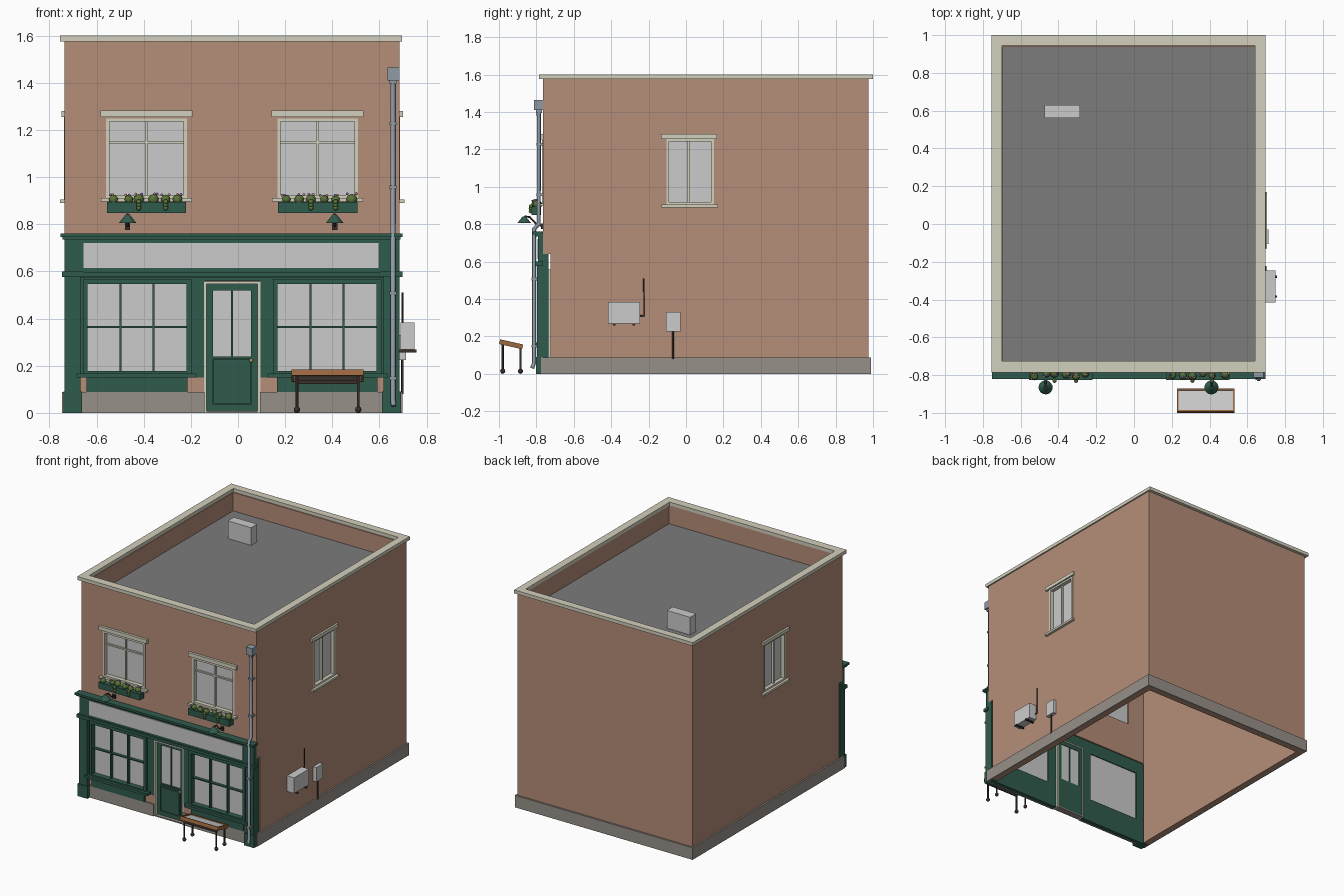
import bpy, bmesh, math, random
from mathutils import Vector, Matrix

if "Cube" in bpy.data.objects:
    bpy.data.objects.remove(bpy.data.objects["Cube"])

random.seed(4)
CX = -0.025  # centre line of the building


def mat(name, r, g, b):
    m = bpy.data.materials.new(name)
    m.diffuse_color = (r, g, b, 1)
    m.use_nodes = True
    m.node_tree.nodes["Principled BSDF"].inputs["Base Color"].default_value = m.diffuse_color
    return m


BRICK = mat("brick", .46, .27, .19)
GREEN = mat("green_paint", .03, .105, .075)
STONE = mat("stone", .65, .63, .51)
BASE = mat("base_stone", .31, .28, .25)
ROOF = mat("roof_felt", .2, .2, .2)
WOOD = mat("wood", .34, .14, .05)
DARK = mat("dark_metal", .04, .03, .025)
PIPE = mat("pipe_metal", .28, .33, .38)
LEAF = mat("leaf", .1, .17, .04)
PURPLE = mat("purple_petal", .3, .18, .5)
PINK = mat("pink_petal", .7, .3, .25)
BRASS = mat("brass", .6, .4, .1)

# Each face maps (along, outward, up) to world space
FACES = {
    "front": lambda u, d, z: (CX + u, -d, z),
    "back": lambda u, d, z: (CX + u, d, z),
    "right": lambda u, d, z: (CX + d, u, z),
    "left": lambda u, d, z: (CX - d, u, z),
    "world": lambda u, d, z: (u, d, z),
}


def finish(name, bm, material, smooth=False):
    bmesh.ops.remove_doubles(bm, verts=bm.verts, dist=1e-5)
    bmesh.ops.recalc_face_normals(bm, faces=bm.faces)
    me = bpy.data.meshes.new(name)
    bm.to_mesh(me)
    bm.free()
    if smooth:
        me.shade_smooth()
        me.set_sharp_from_angle(angle=0.7)
    if material:
        me.materials.append(material)
    ob = bpy.data.objects.new(name, me)
    bpy.context.collection.objects.link(ob)
    return ob


def boxes(name, face, material, *items):
    """Items are (u0, u1, d0, d1, z0, z1)."""
    bm = bmesh.new()
    for u0, u1, d0, d1, z0, z1 in items:
        a, b = Vector(FACES[face](u0, d0, z0)), Vector(FACES[face](u1, d1, z1))
        size = [abs(q - p) for p, q in zip(a, b)]
        part = bmesh.new()
        bmesh.ops.create_cube(part, size=1, matrix=Matrix.Translation((a + b) / 2) @ Matrix.Diagonal((*size, 1)))
        bmesh.ops.recalc_face_normals(part, faces=part.faces)
        me = bpy.data.meshes.new("part")
        part.to_mesh(me)
        part.free()
        bm.from_mesh(me)
        bpy.data.meshes.remove(me)
    me = bpy.data.meshes.new(name)
    bm.to_mesh(me)
    bm.free()
    if material:
        me.materials.append(material)
    ob = bpy.data.objects.new(name, me)
    bpy.context.collection.objects.link(ob)
    return ob


def border(u0, u1, z0, z1, w, d0, d1):
    """Four boxes running just outside a rectangle."""
    return [(u0 - w, u0, d0, d1, z0 - w, z1 + w), (u1, u1 + w, d0, d1, z0 - w, z1 + w),
            (u0, u1, d0, d1, z0 - w, z0), (u0, u1, d0, d1, z1, z1 + w)]


def wall(name, face, material, u0, u1, z0, z1, d0, d1, holes=()):
    """Solid panel with rectangular holes (u0, u1, z0, z1)."""
    us = sorted({u0, u1, *[h[i] for h in holes for i in (0, 1)]})
    zs = sorted({z0, z1, *[h[i] for h in holes for i in (2, 3)]})
    cells = {(i, j) for i in range(len(us) - 1) for j in range(len(zs) - 1)
             if not any(h[0] <= us[i] < h[1] and h[2] <= zs[j] < h[3] for h in holes)}
    bm = bmesh.new()

    def quad(*pts):
        bm.faces.new([bm.verts.new(FACES[face](*p)) for p in pts])
    for i, j in cells:
        ring = [(us[i], zs[j]), (us[i + 1], zs[j]), (us[i + 1], zs[j + 1]), (us[i], zs[j + 1])]
        for d in (d0, d1):
            quad(*[(u, d, z) for u, z in ring])
        for k, n in enumerate([(i, j - 1), (i + 1, j), (i, j + 1), (i - 1, j)]):
            if n not in cells:
                (ua, za), (ub, zb) = ring[k], ring[(k + 1) % 4]
                quad((ua, d0, za), (ub, d0, zb), (ub, d1, zb), (ua, d1, za))
    return finish(name, bm, material)


def tube(name, pts, r, material):
    cu = bpy.data.curves.new(name, "CURVE")
    cu.dimensions, cu.bevel_depth, cu.bevel_resolution, cu.use_fill_caps = "3D", r, 2, True
    sp = cu.splines.new("POLY")
    sp.points.add(len(pts) - 1)
    for p, co in zip(sp.points, pts):
        p.co = (*co, 1)
    cu.materials.append(material)
    ob = bpy.data.objects.new(name, cu)
    bpy.context.collection.objects.link(ob)


def balls(name, material, items):
    """Items are (position, radius)."""
    bm = bmesh.new()
    for co, r in items:
        bmesh.ops.create_icosphere(bm, subdivisions=2, radius=r, matrix=Matrix.Translation(co))
    finish(name, bm, material, True)


# Brick shell, open underneath
upper = [(s * .363 - .17, s * .363 + .17, .91, 1.24) for s in (-1, 1)]
side_hole = (-.105, .15, .905, 1.255)
wall("front_wall", "front", BRICK, -.71, .71, .64, 1.575, .725, .765, upper)
wall("back_wall", "back", BRICK, -.71, .71, 0, 1.575, .937, .977)
for f in ("left", "right"):
    wall(f + "_wall", f, BRICK, -.725, .937, 0, 1.575, .67, .71, [side_hole])
    boxes(f + "_plinth", f, BASE, (-.775, .99, .71, .722, 0, .088))
boxes("back_plinth", "back", BASE, (-.71, .71, .977, .99, 0, .088))
boxes("front_plinth", "front", BASE, (-.71, -.118, .765, .777, 0, .088), (.118, .71, .765, .777, 0, .088))
boxes("roof", "world", ROOF, (-.695, .645, -.725, .937, 1.41, 1.44))
coping = boxes("coping", "world", STONE, (-.755, .695, -.785, -.725, 1.575, 1.6), (-.755, .695, .945, 1, 1.575, 1.6),
               (-.755, -.70, -.725, .945, 1.575, 1.6), (.64, .695, -.725, .945, 1.575, 1.6))
boxes("roof_unit", "world", None, (-.475, -.285, .56, .63, 1.44, 1.57))

# Upper front windows with planters
for s, side in ((-1, "left"), (1, "right")):
    c = s * .363
    boxes(side + "_window_glass", "front", None, (c - .17, c + .17, .735, .74, .91, 1.24))
    boxes(side + "_window_frame", "front", STONE, *border(c - .157, c + .157, .925, 1.235, .014, .735, .77),
          (c - .005, c + .005, .738, .752, .92, 1.24), (c - .16, c + .16, .738, .752, 1.143, 1.153))
    boxes(side + "_window_lintel", "front", STONE, (c - .195, c + .195, .76, .783, 1.254, 1.282))
    boxes(side + "_window_sill", "front", STONE, (c - .193, c + .193, .73, .79, .896, .911))
    boxes(side + "_planter", "front", GREEN, (c - .168, c + .168, .775, .825, .848, .894))
    leaves, petals = [], {PURPLE: [], PINK: []}
    for k in range(6):
        x, y = CX + c - .135 + k * .054 + random.uniform(-.01, .01), -.80 + random.uniform(-.01, .01)
        r = random.uniform(.017, .024)
        leaves.append(((x, y, .905), r))
        if k in (2, 4):
            leaves += [((x, -.83, .895 - .013 * j), .011) for j in range(3)]
        for m in petals:
            petals[m].append(((x + random.uniform(-.02, .02), y + random.uniform(-.015, .01), .905 + r), .006))
    balls(side + "_planter_leaves", LEAF, leaves)
    for m, items in petals.items():
        balls(side + "_planter_" + m.name, m, items)

# Side windows on both walls
for f in ("left", "right"):
    boxes(f + "_side_glass", f, None, (-.105, .15, .68, .685, .905, 1.255))
    boxes(f + "_side_frame", f, STONE, *border(-.09, .135, .918, 1.242, .014, .68, .712),
          (.009, .021, .683, .7, .91, 1.25))
    boxes(f + "_side_lintel", f, STONE, (-.133, .167, .705, .724, 1.255, 1.281))
    boxes(f + "_side_sill", f, STONE, (-.13, .17, .68, .73, .89, .905))

# Shopfront: pierced panel, fascia, mouldings and pilasters
shop = [(-.613, -.193, .178, .547), (.193, .613, .178, .547)]
wall("shopfront_panel", "front", GREEN, -.71, .71, 0, .64, .735, .765, shop + [(-.118, .118, 0, .56)])
boxes("fascia", "front", GREEN, (-.71, .71, .765, .79, .575, .74))
boxes("sign_panel", "front", None, (-.63, .62, .79, .795, .614, .72))
boxes("cornice", "front", GREEN, (-.728, .722, .765, .82, .745, .76), (-.72, .715, .765, .807, .735, .745))
boxes("fascia_moulding", "front", GREEN, (-.715, .715, .765, .803, .577, .597))
for s, side in ((-1, "left"), (1, "right")):
    boxes(side + "_pilaster", "front", GREEN, (s * .642, s * .71, .765, .797, 0, .577),
          (s * .63, s * .722, .765, .807, .577, .6), (s * .636, s * .716, .765, .803, 0, .09))
    g = (.193, .613) if s > 0 else (-.613, -.193)
    boxes(side + "_shop_glass", "front", None, (*g, .742, .747, .178, .547))
    boxes(side + "_shop_frame", "front", GREEN, *border(*g, .178, .547, .02, .75, .785),
          *[(s * u - .004, s * u + .004, .745, .768, .178, .547) for u in (.333, .473)],
          (*g, .745, .768, .36, .368))
    boxes(side + "_shop_sill", "front", GREEN, (s * .15, s * .66, .76, .805, .15, .168))
    boxes(side + "_stall_riser", "front", GREEN, (s * .19, s * .617, .765, .783, .088, .15))
    boxes(side + "_brick_base", "front", BRICK, (s * .118, s * .642, .765, .768, .088, .15))

# Door
boxes("door_surround", "front", STONE, (-.12, -.108, .72, .77, 0, .557), (.108, .12, .72, .77, 0, .557),
      (-.108, .108, .72, .77, .547, .557))
wall("door", "front", GREEN, -.108, .108, .008, .547, .725, .745, [(-.08, .08, .24, .52)])
boxes("door_details", "front", GREEN, (-.004, .004, .728, .743, .24, .52), (-.07, .07, .745, .75, .05, .215),
      *border(-.078, .078, .042, .225, .006, .745, .752))
boxes("door_glass", "front", None, (-.08, .08, .73, .735, .24, .52))
boxes("door_step", "front", BASE, (-.108, .108, .72, .77, 0, .008))
balls("door_knob", BRASS, [((.056, -.755, .222), .008)])

# Lamps above the cornice
for x, side in ((-.468, "left"), (.41, "right")):
    bm = bmesh.new()
    bmesh.ops.create_cone(bm, cap_ends=True, segments=20, radius1=.037, radius2=.009, depth=.035,
                          matrix=Matrix.Translation((x, -.865, .823)))
    finish(side + "_lamp_shade", bm, GREEN, True)
    tube(side + "_lamp_arm", [(x, -.765, .79), (x, -.80, .80), (x, -.835, .838), (x, -.865, .842)], .005, DARK)
    boxes(side + "_lamp_mount", "world", DARK, (x - .011, x + .011, -.775, -.765, .775, .805))

# Drainpipe with hopper and brackets
boxes("drain_hopper", "world", PIPE, (.633, .685, -.812, -.765, 1.41, 1.465), (.643, .672, -.803, -.77, 1.395, 1.41))
tube("drainpipe", [(.657, -.787, 1.4), (.657, -.787, .8), (.657, -.812, .775), (.657, -.812, .06),
                   (.66, -.822, .03)], .011, PIPE)
boxes("drain_brackets", "world", PIPE, *[(.642, .672, -.80, -.765, z, z + .014) for z in (1.22, .95)],
      *[(.642, .672, -.826, -.79, z, z + .014) for z in (.5, .14)])

# Wall unit, its pipe and the meter box on the right
boxes("wall_unit", "world", None, (.69, .748, -.416, -.245, .268, .383))
boxes("wall_unit_brackets", "world", DARK, *[(.685, .757, y, y + .012, .257, .268) for y in (-.39, -.285)])
tube("wall_unit_pipe", [(.697, -.25, .31), (.697, -.225, .31), (.697, -.225, .51)], .004, DARK)
boxes("meter_box", "world", None, (.685, .712, -.107, -.03, .225, .33))
tube("meter_pipe", [(.697, -.07, .228), (.697, -.07, .08)], .005, DARK)

# Tilted display table on caster legs
tray = [boxes("table_rim", "world", WOOD, *[(-.153, .153, *y, -.013, .013) for y in ((-.063, -.054), (.054, .063))],
              *[(*x, -.054, .054, -.013, .013) for x in ((-.153, -.144), (.144, .153))]),
        boxes("table_top", "world", None, (-.144, .144, -.054, .054, -.006, .006))]
for ob in tray:
    ob.location, ob.rotation_euler = (.38, -.935, .158), (-.22, 0, 0)
boxes("table_rails", "world", DARK, (.245, .515, -.984, -.976, .135, .155), (.245, .515, -.889, -.881, .122, .142))
feet = []
for x in (.25, .51):
    for y, top in ((-.98, .165), (-.885, .142)):
        tube("table_leg", [(x, y, top), (x, y, .015)], .006, DARK)
        feet.append(((x, y, .014), .014))
balls("table_casters", DARK, feet)
